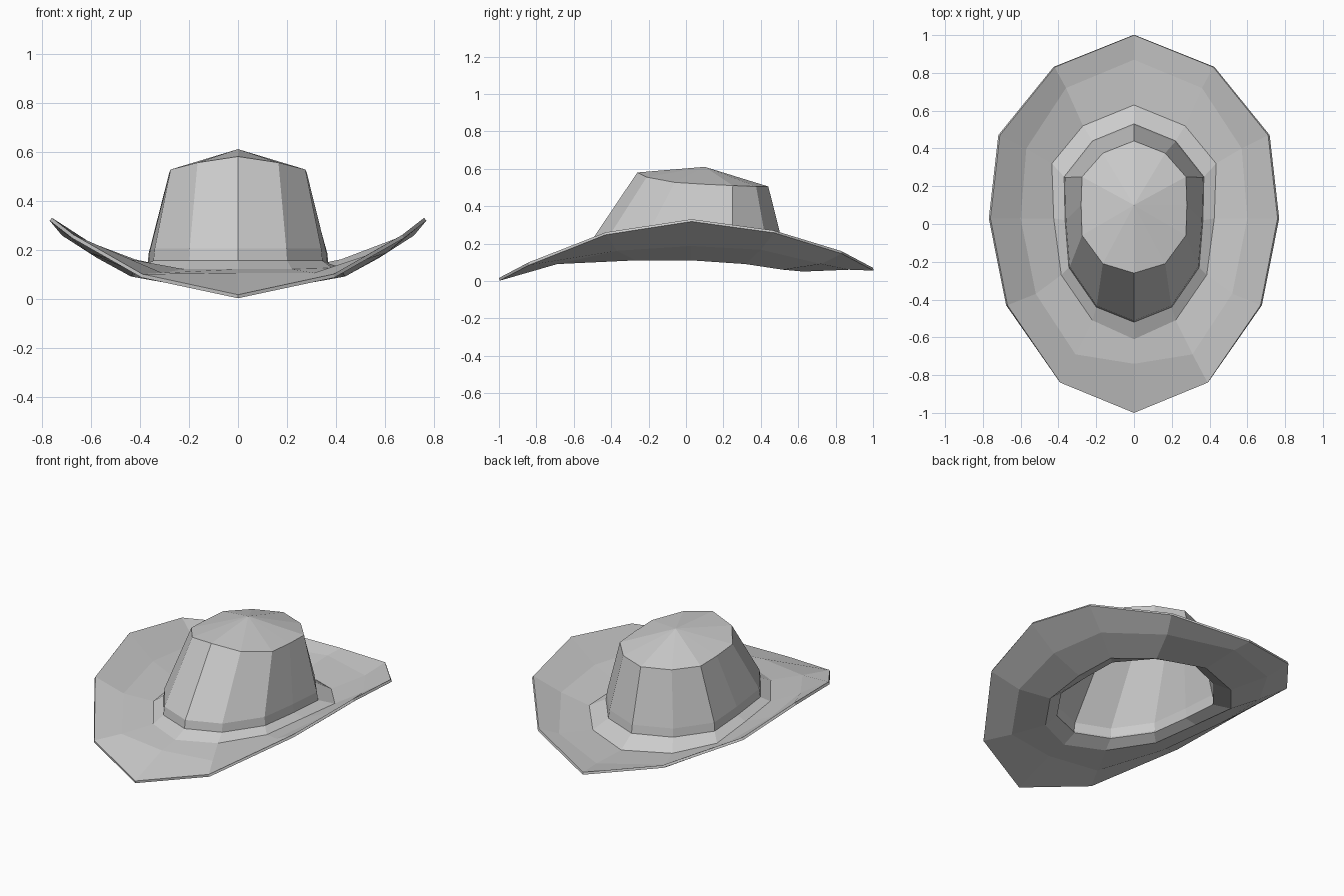
import bpy
from mathutils import Vector

if "Cube" in bpy.data.objects:
    bpy.data.objects.remove(bpy.data.objects["Cube"])

# Half outlines (x, y, z) from back centre to front centre; mirrored into 12-sided loops
BRIM_EDGE = [(0, 1, .07), (.42, .83, .16), (.71, .47, .27), (.76, .03, .33),
             (.67, -.43, .26), (.39, -.84, .10), (0, -1, .016)]
BRIM_MID = [(0, .87, .075), (.36, .72, .105), (.57, .40, .18), (.60, .03, .20),
            (.52, -.37, .175), (.31, -.69, .105), (0, -.74, .105)]
BRIM_DIP = [(0, .63, .065), (.27, .52, .075), (.435, .32, .105), (.425, .03, .125),
            (.385, -.27, .125), (.22, -.51, .12), (0, -.61, .12)]
CROWN_BASE = [(0, .53, .13), (.22, .44, .13), (.37, .25, .135), (.365, .02, .145),
              (.345, -.23, .155), (.20, -.44, .155), (0, -.52, .155)]
CROWN_RIM = [(0, .44, .505), (.165, .375, .505), (.275, .25, .51), (.28, .10, .517),
             (.275, -.06, .527), (.165, -.21, .555), (0, -.26, .58)]


def loop(half):
    return half + [(-x, y, z) for x, y, z in half[-2:0:-1]]


def loft(name, halves, apex=None):
    rings = [loop(h) for h in halves]
    n = len(rings[0])
    verts = [v for r in rings for v in r]
    faces = []
    for k in range(len(rings) - 1):
        for i in range(n):
            j = (i + 1) % n
            faces.append((k * n + j, k * n + i, (k + 1) * n + i, (k + 1) * n + j))
    if apex:
        verts.append(apex)
        last = (len(rings) - 1) * n
        faces += [(last + (i + 1) % n, last + i, len(verts) - 1) for i in range(n)]
    mesh = bpy.data.meshes.new(name)
    mesh.from_pydata(verts, [], faces)
    mesh.update()
    obj = bpy.data.objects.new(name, mesh)
    bpy.context.collection.objects.link(obj)
    return obj


# Curled brim with a thin felt thickness
brim = loft("brim", [BRIM_EDGE, BRIM_MID, BRIM_DIP, CROWN_BASE])
felt = brim.modifiers.new("felt_thickness", 'SOLIDIFY')
felt.thickness = .015
felt.offset = -1 if brim.data.polygons[0].normal.z > 0 else 1

# Hollow crown with a short step at its base and a low peaked top
step = [(x * .985, y * .985, z + .05) for x, y, z in CROWN_BASE]
loft("crown", [CROWN_BASE, step, CROWN_RIM], apex=(0, .10, .61))
